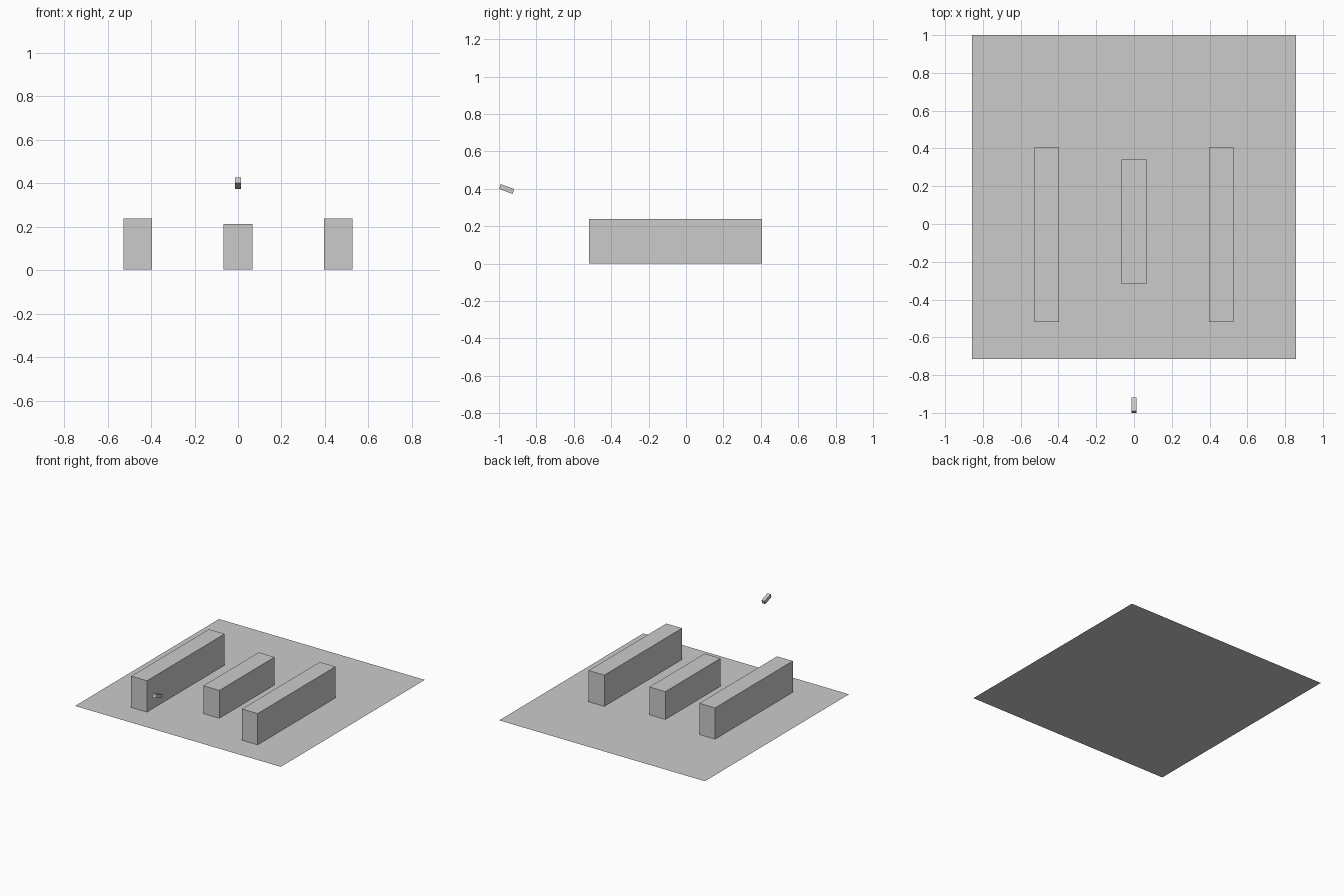
import bpy
from math import radians

if "Cube" in bpy.data.objects:
    bpy.data.objects.remove(bpy.data.objects["Cube"])


def box(name, center, size, tilt=0.0):
    """Box with its size along x, y and z, tilted about x (degrees)."""
    bpy.ops.mesh.primitive_cube_add(size=1, location=center,
                                    rotation=(radians(tilt), 0, 0))
    obj = bpy.context.object
    obj.name = name
    obj.scale = size
    bpy.ops.object.transform_apply(location=False, rotation=False, scale=True)
    return obj


def standing_block(name, x, width, y_min, y_max, top, base=0.002):
    """Block resting on the floor between two y limits."""
    return box(name, (x, (y_min + y_max) / 2, (base + top) / 2),
               (width, y_max - y_min, top - base))


# square floor sheet
bpy.ops.mesh.primitive_plane_add(size=1.716, location=(0, 0.142, 0))
bpy.context.object.name = "floor"

# two long outer blocks, mirrored about x = 0
for side, label in ((-1, "left"), (1, "right")):
    standing_block(f"{label}_block", side * 0.462, 0.131, -0.519, 0.407, 0.238)

# shorter block in the middle
standing_block("middle_block", 0, 0.133, -0.317, 0.341, 0.212)

# small floating bar, pitched down towards the blocks
box("floating_bar", (0, -0.959, 0.399), (0.026, 0.077, 0.027), tilt=-20)
